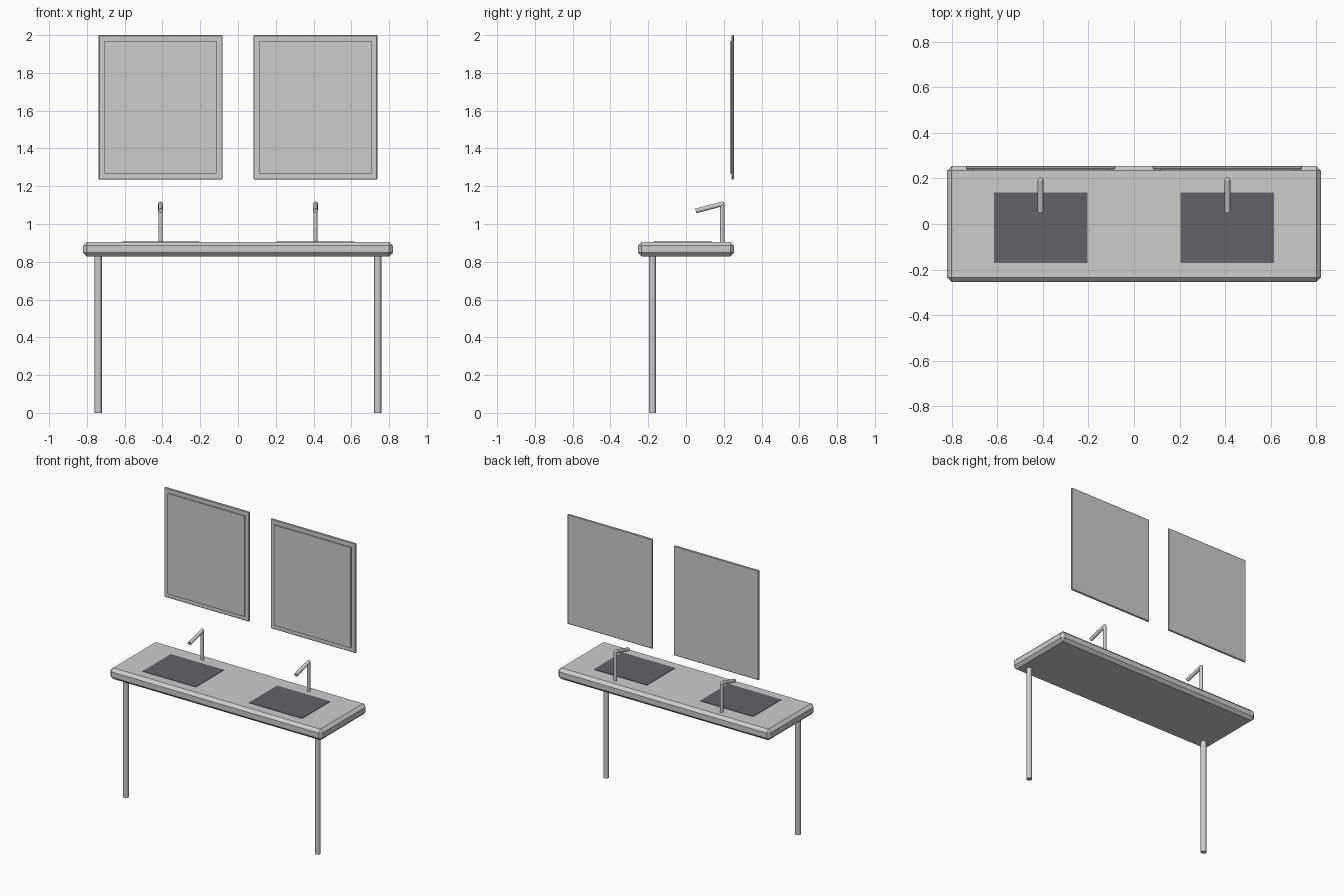
import bpy
from mathutils import Vector

if "Cube" in bpy.data.objects:
    bpy.data.objects.remove(bpy.data.objects["Cube"], do_unlink=True)


def make_material(name, color):
    mat = bpy.data.materials.new(name)
    mat.use_nodes = True
    mat.diffuse_color = color
    mat.node_tree.nodes["Principled BSDF"].inputs["Base Color"].default_value = color
    return mat


pale_grey = make_material("pale grey", (0.6, 0.61, 0.6, 1))
dark_grey = make_material("dark grey", (0.12, 0.125, 0.135, 1))


def finish(obj, name, mat):
    obj.name = name
    obj.data.materials.append(mat)
    return obj


def box(name, low, high, mat, bevel=0):
    """Box between two corners, with optional chamfered edges."""
    low, high = Vector(low), Vector(high)
    bpy.ops.mesh.primitive_cube_add(size=1, location=(low + high) / 2)
    obj = finish(bpy.context.object, name, mat)
    obj.scale = high - low
    bpy.ops.object.transform_apply(location=False, rotation=False, scale=True)
    if bevel:
        mod = obj.modifiers.new("chamfer", "BEVEL")
        mod.width = bevel
        mod.segments = 1
    return obj


def rod(name, start, end, radius, mat, sides=16):
    """Round bar between two points."""
    start, end = Vector(start), Vector(end)
    axis = end - start
    bpy.ops.mesh.primitive_cylinder_add(vertices=sides, radius=radius,
                                        depth=axis.length, location=(start + end) / 2)
    obj = finish(bpy.context.object, name, mat)
    obj.rotation_euler = axis.to_track_quat("Z", "Y").to_euler()
    bpy.ops.object.shade_smooth_by_angle()
    return obj


# Chamfered counter slab
box("countertop", (-0.82, -0.255, 0.828), (0.82, 0.255, 0.905), pale_grey, 0.02)

for side, label in ((-1, "right"), (1, "left")):
    # Front leg
    rod(label + "_leg", (side * 0.74, -0.178, 0), (side * 0.74, -0.178, 0.83),
        0.019, pale_grey)

    # Basin plate
    x = side * 0.41
    box(label + "_basin", (x - 0.205, -0.172, 0.9), (x + 0.205, 0.138, 0.908), dark_grey)

    # Tap: post, rounded elbow and sloping spout
    elbow = Vector((x, 0.192, 1.106))
    rod(label + "_tap_post", (x, 0.192, 0.9), elbow, 0.011, pale_grey)
    rod(label + "_tap_spout", elbow, (x, 0.052, 1.069), 0.0125, pale_grey)
    bpy.ops.mesh.primitive_uv_sphere_add(segments=16, ring_count=8,
                                         radius=0.0125, location=elbow)
    finish(bpy.context.object, label + "_tap_elbow", pale_grey)
    bpy.ops.object.shade_smooth_by_angle()

    # Mirror: back board with a smaller glass panel in front
    x = side * 0.41
    box(label + "_mirror_board", (x - 0.328, 0.24, 1.235), (x + 0.328, 0.254, 2.0),
        pale_grey, 0.004)
    box(label + "_mirror_glass", (x - 0.296, 0.232, 1.267), (x + 0.296, 0.242, 1.968),
        pale_grey)
